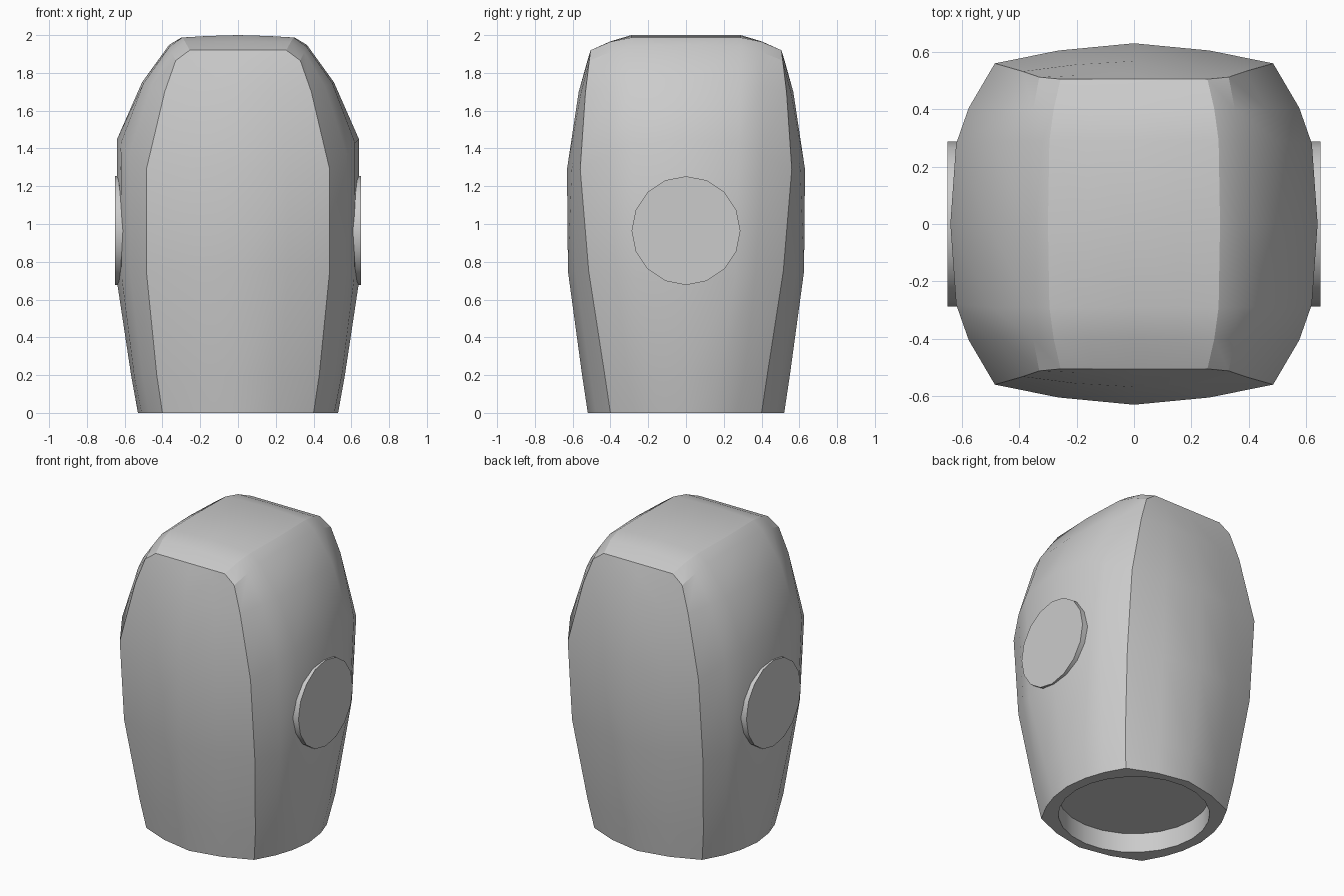
import bpy, bmesh, math

if "Cube" in bpy.data.objects:
    bpy.data.objects.remove(bpy.data.objects["Cube"])

# Half arches (x, depth, z) from the floor up to the top corner, then crown height
EDGE = [(.40, .40, 0), (.43, .43, .2), (.485, .515, .75), (.485, .56, 1.29),
        (.388, .532, 1.70), (.33, .512, 1.865), (.256, .505, 1.92)]
BAND = [(.47, .27, 0), (.505, .31, .2), (.57, .37, .74), (.576, .405, 1.37),
        (.46, .40, 1.73), (.352, .40, 1.91), (.28, .40, 1.965)]
SIDE = [(.51, .15, 0), (.55, .18, .2), (.615, .26, .71), (.62, .28, 1.43),
        (.50, .29, 1.745), (.362, .29, 1.94), (.295, .29, 1.987)]
MID = [(.53, 0, 0), (.566, 0, .2), (.64, 0, .69), (.64, 0, 1.45),
       (.508, 0, 1.75), (.365, 0, 1.948), (.30, 0, 1.987)]
STATIONS = [(EDGE, 1.92, -1), (BAND, 1.967, -1), (SIDE, 2.0, -1), (MID, 2.0, 1),
            (SIDE, 2.0, 1), (BAND, 1.967, 1), (EDGE, 1.92, 1)]
# Depth of the domed front face along its centre line, one per EDGE row
CENTRE = [.52, .55, .625, .63, .568, .522, .505]
F = .54


def arch(half, crown, sy):
    x, y, z = half[-1]
    right = half + [(x * F, y, z + (crown - z) * .64)]
    pts = right + [(0, y, crown)] + [(-a, b, c) for a, b, c in reversed(right)]
    return [(a, sy * b, c) for a, b, c in pts]


def face_row(p, yc, sy):
    x, y, z = p
    return [(x * f, sy * (y + (yc - y) * w), z)
            for f, w in ((-1, 0), (-F, .64), (0, 1), (F, .64), (1, 0))]


def add_grid(bm, rows):
    vs = [[bm.verts.new(p) for p in r] for r in rows]
    for a, b in zip(vs, vs[1:]):
        for i in range(len(a) - 1):
            bm.faces.new((a[i], a[i + 1], b[i + 1], b[i]))


def smooth(ob, angle):
    bpy.ops.object.select_all(action='DESELECT')
    ob.select_set(True)
    bpy.context.view_layer.objects.active = ob
    bpy.ops.object.shade_smooth_by_angle(angle=math.radians(angle))


# Body shell: arched wrap, domed front and back, floor
bm = bmesh.new()
add_grid(bm, [arch(*s) for s in STATIONS])
for sy in (-1, 1):
    add_grid(bm, [face_row(p, c, sy) for p, c in zip(EDGE, CENTRE)])
bmesh.ops.remove_doubles(bm, verts=bm.verts, dist=.0005)
bmesh.ops.holes_fill(bm, edges=[e for e in bm.edges if e.is_boundary], sides=0)
bmesh.ops.recalc_face_normals(bm, faces=bm.faces)
mesh = bpy.data.meshes.new("body")
bm.to_mesh(mesh)
bm.free()
body = bpy.data.objects.new("body", mesh)
bpy.context.collection.objects.link(body)

# Round socket in the underside
bpy.ops.mesh.primitive_cylinder_add(vertices=24, radius=.46, depth=.26, location=(0, 0, 0))
cutter = bpy.context.object
cutter.name = "socket_cutter"
cutter.hide_render = True
cutter.display_type = 'WIRE'
mod = body.modifiers.new("socket", 'BOOLEAN')
mod.operation = 'DIFFERENCE'
mod.solver = 'EXACT'
mod.object = cutter
bpy.context.view_layer.objects.active = body
bpy.ops.object.modifier_apply(modifier="socket")
bpy.data.objects.remove(cutter)
smooth(body, 24)

# Round side discs
for name, s in (("right_disc", 1), ("left_disc", -1)):
    bpy.ops.mesh.primitive_cylinder_add(vertices=16, radius=.288, depth=.10,
                                        location=(s * .60, 0, .965),
                                        rotation=(0, math.pi / 2, 0))
    disc = bpy.context.object
    disc.name = name
    smooth(disc, 30)
